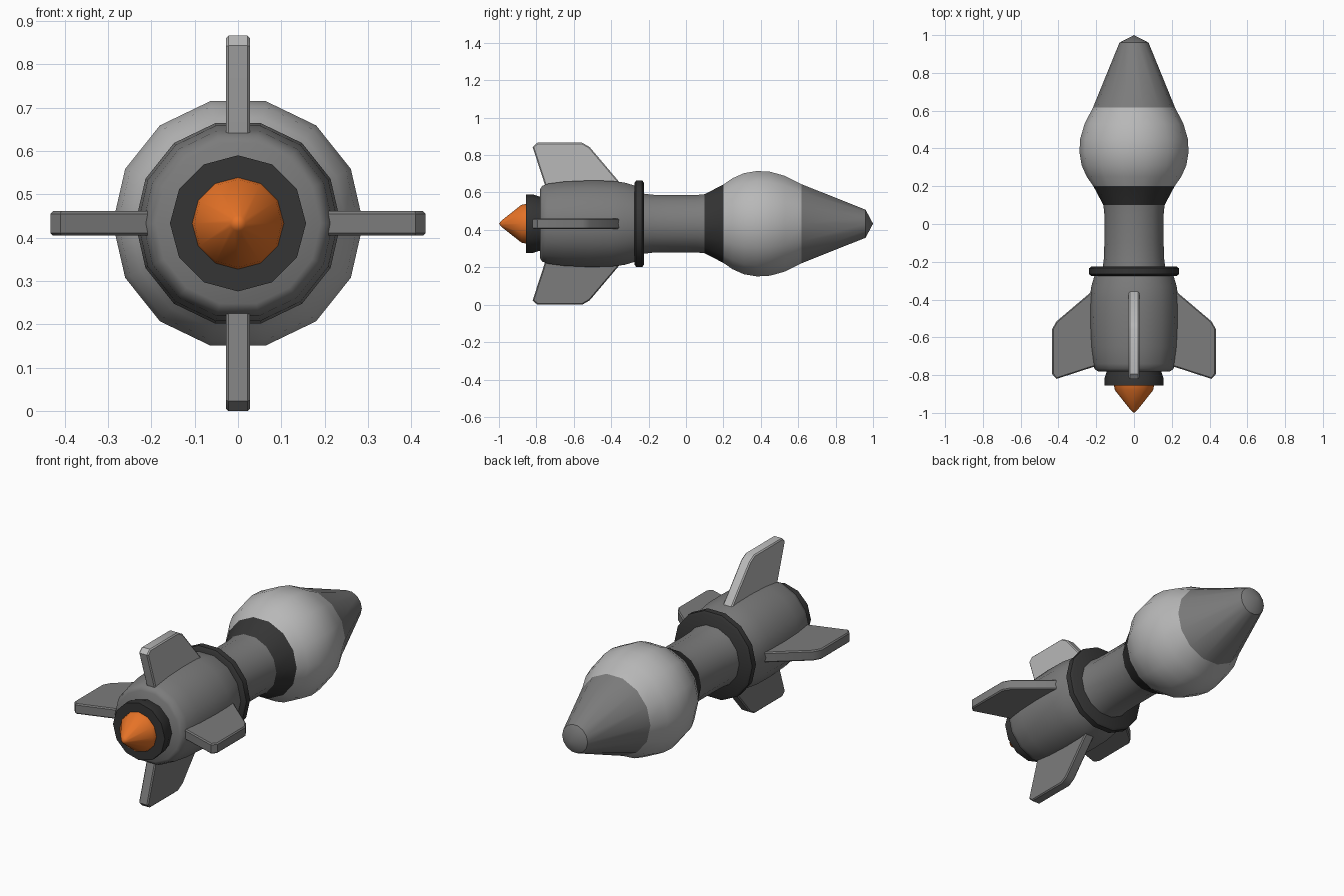
import bpy, bmesh, math
from mathutils import Matrix

cube = bpy.data.objects.get("Cube")
if cube:
    bpy.data.objects.remove(cube, do_unlink=True)

AXIS_Z = 0.433  # height of the long axis


def material(name, color):
    m = bpy.data.materials.new(name)
    m.use_nodes = True
    m.diffuse_color = (*color, 1)
    bsdf = next(n for n in m.node_tree.nodes if n.type == 'BSDF_PRINCIPLED')
    bsdf.inputs["Base Color"].default_value = (*color, 1)
    return m


LIGHT = material("light grey", (0.48, 0.48, 0.48))
MID = material("mid grey", (0.20, 0.20, 0.20))
DARK = material("dark grey", (0.035, 0.035, 0.035))
ORANGE = material("flame orange", (0.79, 0.17, 0.02))


def finish(bm, name, mats, angle):
    bmesh.ops.recalc_face_normals(bm, faces=bm.faces)
    mesh = bpy.data.meshes.new(name)
    bm.to_mesh(mesh)
    bm.free()
    for m in mats:
        mesh.materials.append(m)
    ob = bpy.data.objects.new(name, mesh)
    bpy.context.collection.objects.link(ob)
    bpy.ops.object.select_all(action='DESELECT')
    ob.select_set(True)
    bpy.context.view_layer.objects.active = ob
    bpy.ops.object.shade_smooth_by_angle(angle=math.radians(angle))
    return ob


def lathe(name, profile, mats, sides=14, rule=None):
    """Revolve (y, radius) points around the long axis; radius 0 makes a tip."""
    bm = bmesh.new()
    rings = []
    for y, r in profile:
        count = sides if r else 1
        rings.append([bm.verts.new((r * math.cos(math.tau * i / sides), y,
                                    AXIS_Z + r * math.sin(math.tau * i / sides)))
                      for i in range(count)])
    for a, b in zip(rings, rings[1:]):
        for i in range(sides):
            j = (i + 1) % sides
            quad = [a[i % len(a)], a[j % len(a)], b[j % len(b)], b[i % len(b)]]
            bm.faces.new(list(dict.fromkeys(quad)))
    for ring in (rings[0], rings[-1]):
        if len(ring) > 1:
            bm.faces.new(ring)
    if rule:
        for f in bm.faces:
            f.material_index = rule(f.calc_center_median().y)
    return finish(bm, name, mats, 40)


# Warhead: dark collar, light bulb, grey nose
lathe("warhead",
      [(0.10, 0.162), (0.20, 0.215), (0.25, 0.25), (0.31, 0.277), (0.38, 0.289),
       (0.45, 0.285), (0.53, 0.262), (0.617, 0.217), (0.96, 0.077), (1.0, 0)],
      [DARK, LIGHT, MID], rule=lambda y: 0 if y < 0.2 else 1 if y < 0.617 else 2)

# Shaft and its ring
lathe("shaft", [(-0.25, 0.168), (-0.18, 0.159), (-0.10, 0.157), (0.05, 0.157),
                (0.10, 0.162)], [MID])
lathe("ring", [(-0.275, 0.225), (-0.266, 0.237), (-0.234, 0.237), (-0.225, 0.225)], [DARK])

# Motor body, nozzle and flame
lathe("motor_body",
      [(-0.78, 0.19), (-0.768, 0.208), (-0.74, 0.219), (-0.65, 0.231), (-0.52, 0.237),
       (-0.40, 0.235), (-0.33, 0.226), (-0.27, 0.208)], [MID])
lathe("nozzle", [(-0.856, 0.157), (-0.82, 0.157), (-0.79, 0.147), (-0.77, 0.145)],
      [DARK], sides=12)
lathe("flame", [(-1.0, 0), (-0.985, 0.018), (-0.88, 0.101), (-0.85, 0.107)],
      [ORANGE], sides=12)

# Four bevelled fins; the top one is lighter
FIN = [(-0.74, 0.17), (-0.755, 0.21), (-0.82, 0.41), (-0.795, 0.433),
       (-0.555, 0.433), (-0.515, 0.41), (-0.36, 0.227), (-0.335, 0.18)]
HALF = 0.028


def fin(name, turn, mat):
    bm = bmesh.new()
    face = bm.faces.new([bm.verts.new((-HALF, y, r)) for y, r in FIN])
    out = bmesh.ops.extrude_face_region(bm, geom=[face])
    moved = [v for v in out["geom"] if isinstance(v, bmesh.types.BMVert)]
    bmesh.ops.translate(bm, verts=moved, vec=(2 * HALF, 0, 0))
    rim = [e for e in bm.edges if abs(e.verts[0].co.x - e.verts[1].co.x) < 1e-4]
    bmesh.ops.bevel(bm, geom=rim, offset=0.006, segments=1, affect='EDGES')
    bm.transform(Matrix.Translation((0, 0, AXIS_Z)) @ Matrix.Rotation(turn, 4, 'Y'))
    finish(bm, name, [mat], 30)


for k, side in enumerate(("top", "left", "bottom", "right")):
    fin(side + "_fin", k * math.pi / 2, LIGHT if side == "top" else MID)
